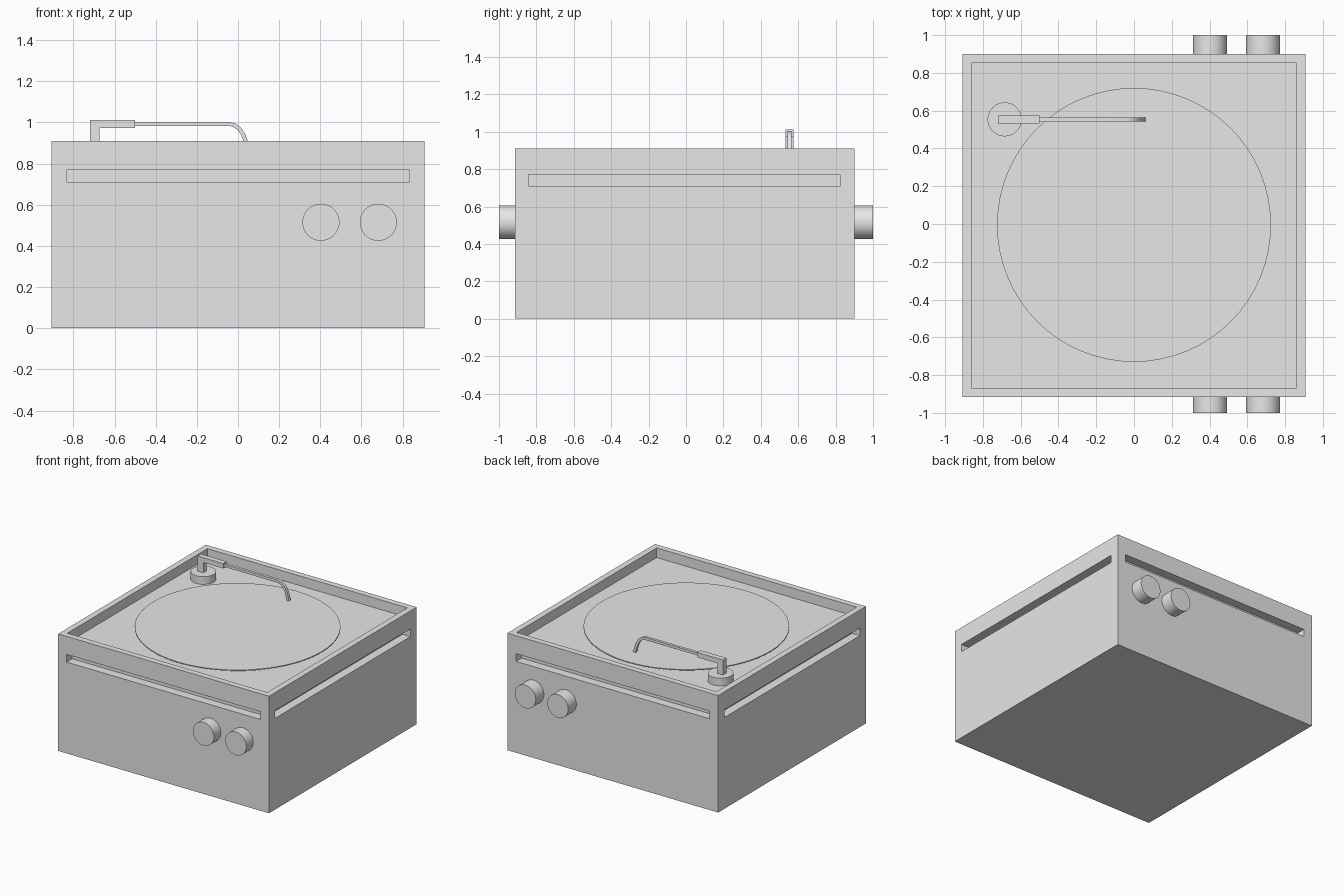
import bpy, bmesh, math
from mathutils import Vector, Matrix

old = bpy.data.objects.get("Cube")
if old:
    bpy.data.objects.remove(old, do_unlink=True)

grey = bpy.data.materials.new("plain_grey")
grey.use_nodes = True
COLOUR = (0.8, 0.8, 0.8, 1)
grey.diffuse_color = COLOUR
grey.node_tree.nodes["Principled BSDF"].inputs["Base Color"].default_value = COLOUR


def finish(name, bm, smooth=False):
    bmesh.ops.recalc_face_normals(bm, faces=bm.faces[:])
    mesh = bpy.data.meshes.new(name)
    bm.to_mesh(mesh)
    bm.free()
    mesh.materials.append(grey)
    obj = bpy.data.objects.new(name, mesh)
    bpy.context.collection.objects.link(obj)
    if smooth:
        activate(obj)
        bpy.ops.object.shade_smooth_by_angle(angle=math.radians(35))
    return obj


def activate(obj):
    bpy.ops.object.select_all(action='DESELECT')
    obj.select_set(True)
    bpy.context.view_layer.objects.active = obj


def box(name, low, high):
    low, high = Vector(low), Vector(high)
    bm = bmesh.new()
    bmesh.ops.create_cube(bm, size=1)
    bmesh.ops.scale(bm, vec=high - low, verts=bm.verts)
    bmesh.ops.translate(bm, vec=(low + high) / 2, verts=bm.verts)
    return finish(name, bm)


def cylinder(name, start, end, radius, sides=48):
    start, end = Vector(start), Vector(end)
    axis = end - start
    turn = axis.to_track_quat('Z', 'Y').to_matrix().to_4x4()
    bm = bmesh.new()
    bmesh.ops.create_cone(bm, cap_ends=True, segments=sides, radius1=radius,
                          radius2=radius, depth=axis.length,
                          matrix=Matrix.Translation((start + end) / 2) @ turn)
    return finish(name, bm, smooth=True)


def carve(target, cutter):
    cutter.hide_render = True
    mod = target.modifiers.new("cut", 'BOOLEAN')
    mod.operation = 'DIFFERENCE'
    mod.solver = 'EXACT'
    mod.object = cutter
    activate(target)
    bpy.ops.object.modifier_apply(modifier=mod.name)
    bpy.data.objects.remove(cutter, do_unlink=True)


# Case with a recessed top and a slot along each side
SIDE, FRONT, BACK, TOP, FLOOR = 0.907, -0.915, 0.9, 0.91, 0.835
RIM, DEPTH = 0.047, 0.068
SLOT_LOW, SLOT_HIGH, SLOT_END = 0.71, 0.77, 0.833
case = box("case", (-SIDE, FRONT, 0), (SIDE, BACK, TOP))
carve(case, box("recess_cutter", (RIM - SIDE, FRONT + RIM, FLOOR),
                (SIDE - RIM, BACK - RIM, TOP + 0.1)))
for y_in, y_out in ((FRONT + DEPTH, FRONT - 0.1), (BACK - DEPTH, BACK + 0.1)):
    carve(case, box("slot_cutter", (-SLOT_END, min(y_in, y_out), SLOT_LOW),
                    (SLOT_END, max(y_in, y_out), SLOT_HIGH)))
for s in (-1, 1):
    xs = sorted((s * (SIDE - DEPTH), s * (SIDE + 0.1)))
    carve(case, box("slot_cutter", (xs[0], FRONT + 0.073, SLOT_LOW),
                    (xs[1], BACK - 0.077, SLOT_HIGH)))

# Turntable disc on its hidden spindle
cylinder("disc", (0, -0.005, 0.855), (0, -0.005, 0.862), 0.725, 64)
cylinder("spindle", (0, -0.005, FLOOR), (0, -0.005, 0.856), 0.1)

# Pairs of knobs on front and back
for side, y_face, y_end in (("front", FRONT, -1), ("back", BACK, 1)):
    for place, x in (("inner", 0.403), ("outer", 0.682)):
        cylinder(f"{side}_{place}_knob", (x, y_face, 0.515), (x, y_end, 0.515), 0.09)

# Tonearm base, post and head block
ARM_Y = 0.554
cylinder("arm_base", (-0.685, ARM_Y, FLOOR), (-0.685, ARM_Y, 0.895), 0.09)
box("arm_post", (-0.72, ARM_Y - 0.021, 0.893), (-0.672, ARM_Y + 0.021, 0.976))
box("arm_block", (-0.72, ARM_Y - 0.021, 0.974), (-0.5, ARM_Y + 0.021, 1.012))

# Bent arm swept with a square section
path = [Vector((x, ARM_Y, z)) for x, z in (
    (-0.51, 0.993), (-0.04, 0.993), (-0.015, 0.985), (0.008, 0.968),
    (0.025, 0.942), (0.037, 0.91), (0.05, 0.864))]
bm = bmesh.new()
rings = []
for i, p in enumerate(path):
    along = (path[min(i + 1, len(path) - 1)] - path[max(i - 1, 0)]).normalized()
    up = Vector((-along.z, 0, along.x)) * 0.01
    across = Vector((0, 0.011, 0))
    rings.append([bm.verts.new(p + a * up + b * across)
                  for a, b in ((1, 1), (1, -1), (-1, -1), (-1, 1))])
for r, q in zip(rings, rings[1:]):
    for k in range(4):
        bm.faces.new((r[k], r[(k + 1) % 4], q[(k + 1) % 4], q[k]))
bm.faces.new(rings[0])
bm.faces.new(rings[-1])
finish("arm_tube", bm, smooth=True)
